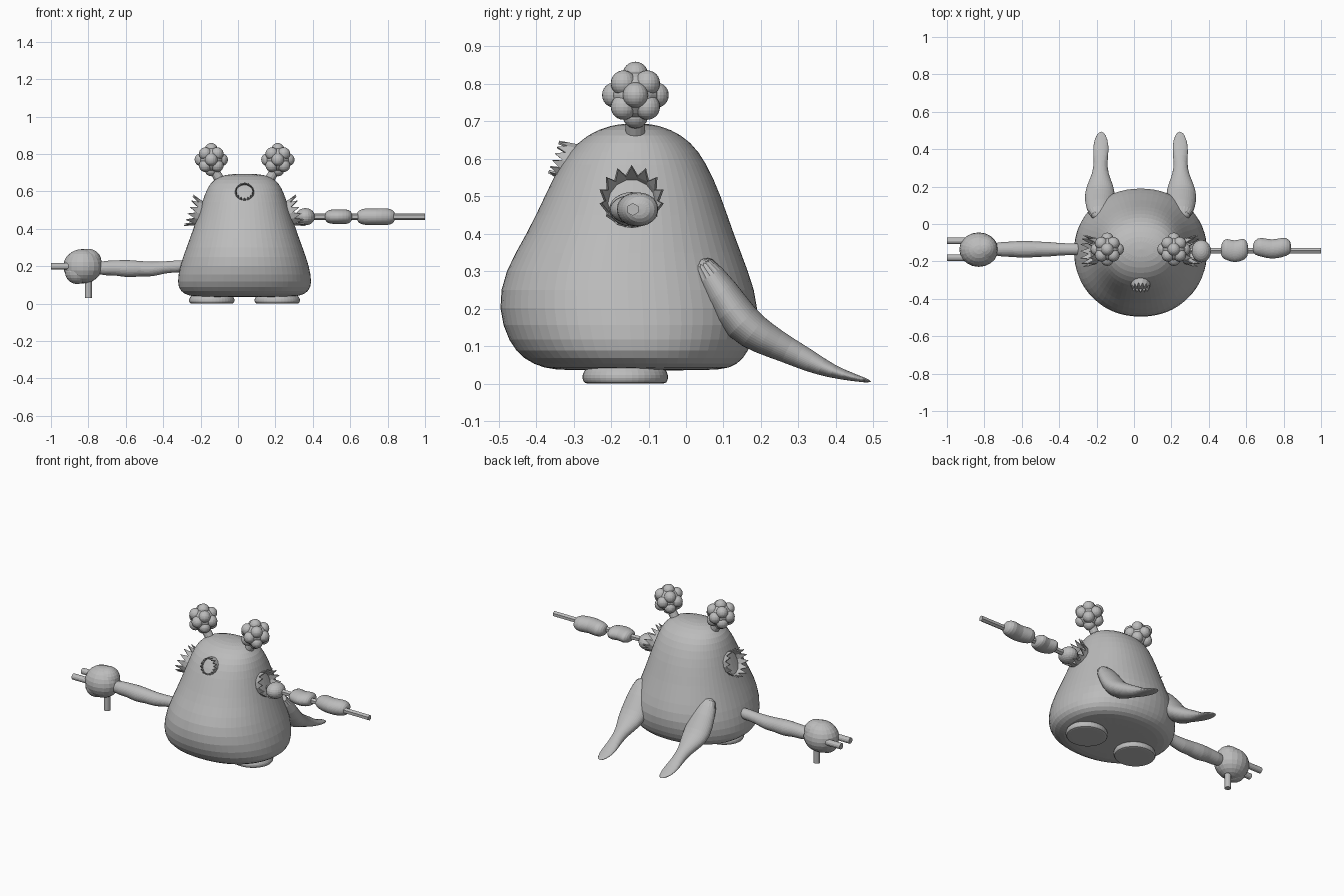
import bpy, bmesh, math
from mathutils import Vector, Matrix

if "Cube" in bpy.data.objects:
    bpy.data.objects.remove(bpy.data.objects["Cube"])

grey = bpy.data.materials.new("plain grey")
grey.use_nodes = True
colour = (0.5, 0.5, 0.5, 1)
grey.diffuse_color = colour
grey.node_tree.nodes["Principled BSDF"].inputs["Base Color"].default_value = colour
parts = []
MID = 0.035  # body centre line
Y = -0.135   # arm line


def finish(name, bm):
    bmesh.ops.recalc_face_normals(bm, faces=bm.faces)
    mesh = bpy.data.meshes.new(name)
    bm.to_mesh(mesh)
    bm.free()
    mesh.materials.append(grey)
    ob = bpy.data.objects.new(name, mesh)
    bpy.context.collection.objects.link(ob)
    parts.append(ob)
    return ob


def loft(name, stations, u, v=None, sides=20, power=2.0):
    """Skin of rounded sections: (centre, half size along u, half size along v)."""
    bm = bmesh.new()
    u = Vector(u)
    centres = [Vector(s[0]) for s in stations]
    rings = []
    for i, (c, a, b) in enumerate(stations):
        tangent = centres[min(i + 1, len(centres) - 1)] - centres[max(i - 1, 0)]
        w = Vector(v) if v else tangent.cross(u).normalized()
        ring = []
        for k in range(sides):
            t = math.tau * k / sides
            co, si = math.cos(t), math.sin(t)
            p = math.copysign(abs(co) ** (2 / power), co)
            q = math.copysign(abs(si) ** (2 / power), si)
            ring.append(bm.verts.new(centres[i] + u * a * p + w * b * q))
        rings.append(ring)
    for r, s in zip(rings, rings[1:]):
        for k in range(sides):
            n = (k + 1) % sides
            bm.faces.new((r[k], r[n], s[n], s[k]))
    bm.faces.new(rings[0])
    bm.faces.new(rings[-1])
    ob = finish(name, bm)
    sub = ob.modifiers.new("Smooth", "SUBSURF")
    sub.levels = sub.render_levels = 1
    return ob


def blobs(name, items):
    """One object made of stretched spheres: (centre, radii)."""
    bm = bmesh.new()
    for c, r in items:
        m = Matrix.Translation(c) @ Matrix.Diagonal((*r, 1))
        bmesh.ops.create_uvsphere(bm, u_segments=20, v_segments=12, radius=1, matrix=m)
    return finish(name, bm)


def rod(name, a, b, r, sides=12):
    a, b = Vector(a), Vector(b)
    bm = bmesh.new()
    m = Matrix.Translation((a + b) / 2) @ (b - a).to_track_quat("Z", "Y").to_matrix().to_4x4()
    bmesh.ops.create_cone(bm, cap_ends=True, segments=sides, radius1=r, radius2=r,
                          depth=(b - a).length, matrix=m)
    return finish(name, bm)


def crown(name, centre, axis, r0, r1, sink, length, n):
    """Collar of pointed spikes flaring along an axis."""
    bm = bmesh.new()
    m = Matrix.Translation(centre) @ Vector(axis).to_track_quat("Z", "Y").to_matrix().to_4x4()

    def at(k, r, z):
        t = math.tau * k / n
        return bm.verts.new(m @ Vector((r * math.cos(t), r * math.sin(t), z)))

    low = [at(k, r0, -sink) for k in range(n)]
    mid = [at(k, (r0 + r1) / 2, length * 0.15) for k in range(n)]
    tip = [at(k + 0.5, r1, length) for k in range(n)]
    for k in range(n):
        j = (k + 1) % n
        bm.faces.new((low[k], low[j], mid[j], mid[k]))
        bm.faces.new((mid[k], mid[j], tip[k]))
    ob = finish(name, bm)
    ob.modifiers.new("Thickness", "SOLIDIFY").thickness = 0.006
    return ob


# Body: height, back and front limits, half width
profile = [(0.035, -0.32, 0.06, 0.22), (0.04, -0.38, 0.12, 0.3), (0.065, -0.435, 0.155, 0.345),
           (0.11, -0.475, 0.18, 0.363), (0.2, -0.505, 0.2, 0.348), (0.3, -0.487, 0.168, 0.312),
           (0.4, -0.425, 0.128, 0.275), (0.5, -0.378, 0.095, 0.242), (0.59, -0.335, 0.055, 0.212),
           (0.645, -0.29, 0.015, 0.185), (0.68, -0.235, -0.04, 0.14), (0.695, -0.17, -0.1, 0.07)]
loft("body", [((MID, (f + b) / 2, z), w, (b - f) / 2) for z, f, b, w in profile],
     (1, 0, 0), (0, 1, 0), 32, 2.15)

for side, label in ((-1, "right"), (1, "left")):
    # Feet
    x = MID + side * 0.175
    loft(label + "_foot", [((x, -0.162, z), r, r * 0.94) for z, r in
         ((0, 0.11), (0.001, 0.118), (0.015, 0.125), (0.03, 0.122), (0.06, 0.1))],
         (1, 0, 0), (0, 1, 0))

    # Coat tails trailing behind
    x = MID + side * 0.215
    tail = [(0.03, 0.34, 0.05, 0.03), (0.095, 0.24, 0.075, 0.05), (0.15, 0.155, 0.085, 0.055),
            (0.21, 0.12, 0.07, 0.045), (0.27, 0.09, 0.042, 0.035), (0.33, 0.06, 0.036, 0.03),
            (0.39, 0.032, 0.043, 0.018), (0.45, 0.016, 0.038, 0.01), (0.495, 0.005, 0.014, 0.004)]
    loft(label + "_coat_tail", [((x + side * 0.005 * (1 - i / 4), y, z), a, b)
         for i, (y, z, a, b) in enumerate(tail)], (1, 0, 0))

    # Lumpy balls on short stalks
    x = MID + side * 0.178
    centre = Vector((x, Y, 0.77))
    lumps = [(centre, (0.068,) * 3)]
    dirs = [(sx, sy, sz) for sx in (-1, 0, 1) for sy in (-1, 0, 1) for sz in (-1, 0, 1)
            if abs(sx) + abs(sy) + abs(sz) in (1, 3)]
    for d in dirs:
        lumps.append((centre + Vector(d).normalized() * 0.055, (0.034,) * 3))
    blobs(label + "_head_ball", lumps)
    rod(label + "_ball_stalk", (MID + side * 0.12, Y, 0.64), (x, Y, 0.74), 0.026)

    # Spiked shoulder collar
    crown(label + "_shoulder_collar", (MID + side * 0.25, -0.145, 0.485), (side, 0, 0.3),
          0.06, 0.088, 0.05, 0.05, 14)

# Toothed mouth
crown("mouth_rim", (MID, -0.325, 0.595), (0, -1, 0.35), 0.056, 0.046, 0.03, 0.03, 14)

# Left arm: beads on a rod
blobs("left_arm_beads", [((0.36, -0.145, 0.465), (0.052, 0.06, 0.046))])
for name, x0, x1, y, ry, rz in (("middle", 0.465, 0.61, -0.142, 0.062, 0.041),
                                ("outer", 0.635, 0.84, -0.13, 0.055, 0.048)):
    span = x1 - x0
    loft(name + "_arm_bead", [((x0 + span * t, y + 0.01 * math.sin(t * 9), 0.465), ry * s, rz * s)
         for t, s in ((0, 0.3), (0.04, 0.7), (0.2, 0.98), (0.5, 0.92), (0.8, 1), (0.96, 0.75), (1, 0.3))],
         (0, 1, 0), (0, 0, 1))
rod("left_arm_rod", (0.3, -0.142, 0.465), (1, -0.142, 0.465), 0.017, 6)

# Right arm: knobbly sleeve with a round hand
sleeve = [(-0.24, 0.2, 0.028), (-0.32, 0.2, 0.034), (-0.39, 0.195, 0.031), (-0.46, 0.183, 0.042),
          (-0.52, 0.188, 0.04), (-0.59, 0.186, 0.05), (-0.65, 0.192, 0.04), (-0.7, 0.19, 0.042),
          (-0.77, 0.19, 0.03)]
loft("right_arm", [((x, Y, z), r, r) for x, z, r in sleeve], (0, 1, 0), (0, 0, 1), 16)
blobs("right_hand", [((-0.83, -0.137, 0.2), (0.104, 0.092, 0.092)),
                     ((-0.8, -0.13, 0.225), (0.07, 0.07, 0.068)),
                     ((-0.86, -0.15, 0.17), (0.065, 0.065, 0.065))])
for label, y in (("front", -0.18), ("rear", -0.09)):
    rod(label + "_finger", (-0.85, y, 0.2), (-1, y, 0.2), 0.018)
rod("thumb", (-0.8, Y, 0.2), (-0.8, Y, 0.03), 0.019)

# Smooth shading with sharp edges kept
for ob in bpy.context.view_layer.objects:
    ob.select_set(ob in parts)
bpy.context.view_layer.objects.active = parts[0]
bpy.ops.object.shade_smooth_by_angle(angle=math.radians(40))
